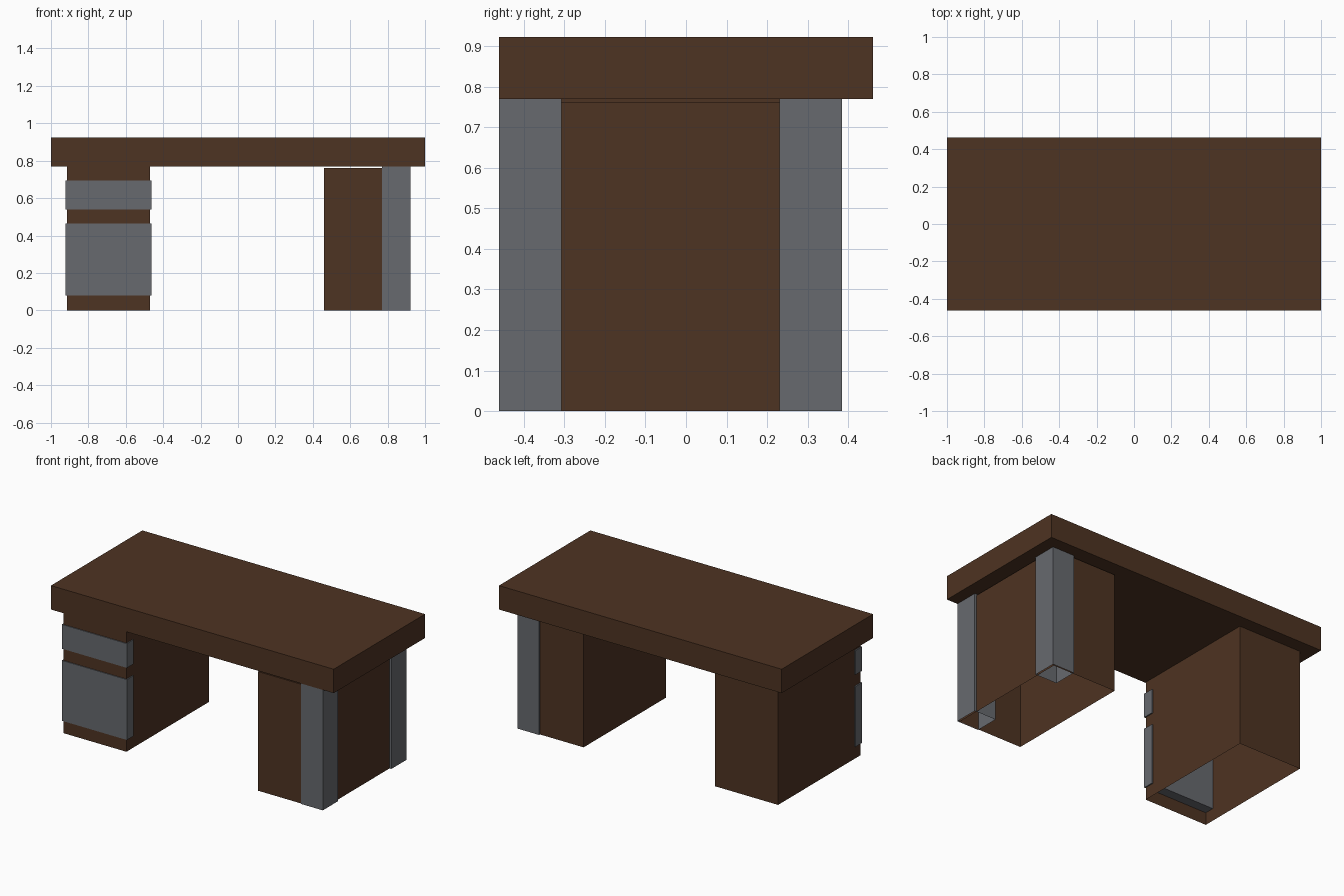
import bpy, bmesh

if "Cube" in bpy.data.objects:
    bpy.data.objects.remove(bpy.data.objects["Cube"])


def make_mat(name, rgb):
    m = bpy.data.materials.new(name)
    m.diffuse_color = (*rgb, 1.0)
    m.use_nodes = True
    m.node_tree.nodes["Principled BSDF"].inputs["Base Color"].default_value = m.diffuse_color
    return m


wood = make_mat("dark_brown_wood", (0.076, 0.033, 0.016))
metal = make_mat("grey_metal", (0.135, 0.142, 0.157))


def box(name, x, y, z, mat, open_bottom=False, open_top=False):
    """Box from (min, max) ranges, optionally without its bottom or top face."""
    bm = bmesh.new()
    bmesh.ops.create_cube(bm, size=1.0)
    for v in bm.verts:
        v.co = [r[0] if c < 0 else r[1] for c, r in zip(v.co, (x, y, z))]
    bm.normal_update()
    drop = [f for f in bm.faces
            if (open_bottom and f.normal.z < -0.5) or (open_top and f.normal.z > 0.5)]
    bmesh.ops.delete(bm, geom=drop, context='FACES_ONLY')
    me = bpy.data.meshes.new(name)
    bm.to_mesh(me)
    bm.free()
    me.materials.append(mat)
    ob = bpy.data.objects.new(name, me)
    bpy.context.collection.objects.link(ob)
    return ob


TOP_Z = 0.77

# Desk top
box("desk_top", (-1, 1), (-0.4615, 0.4615), (TOP_Z, 0.923), wood)

# Hollow pedestals, open underneath
box("left_pedestal", (-0.915, -0.47), (-0.456, 0.376), (0, TOP_Z), wood, True, True)
box("right_pedestal", (0.461, 0.91), (-0.456, 0.376), (0, 0.762), wood, True)

# Drawer fronts on the left pedestal
for name, z in (("lower_drawer", (0.079, 0.465)), ("upper_drawer", (0.54, 0.695))):
    box(name, (-0.923, -0.463), (-0.4615, -0.394), z, metal)

# Hollow corner legs on the right pedestal
for name, y in (("front_leg", (-0.4615, -0.3077)), ("back_leg", (0.231, 0.3846))):
    box(name, (0.769, 0.923), y, (0, TOP_Z), metal, True, True)
